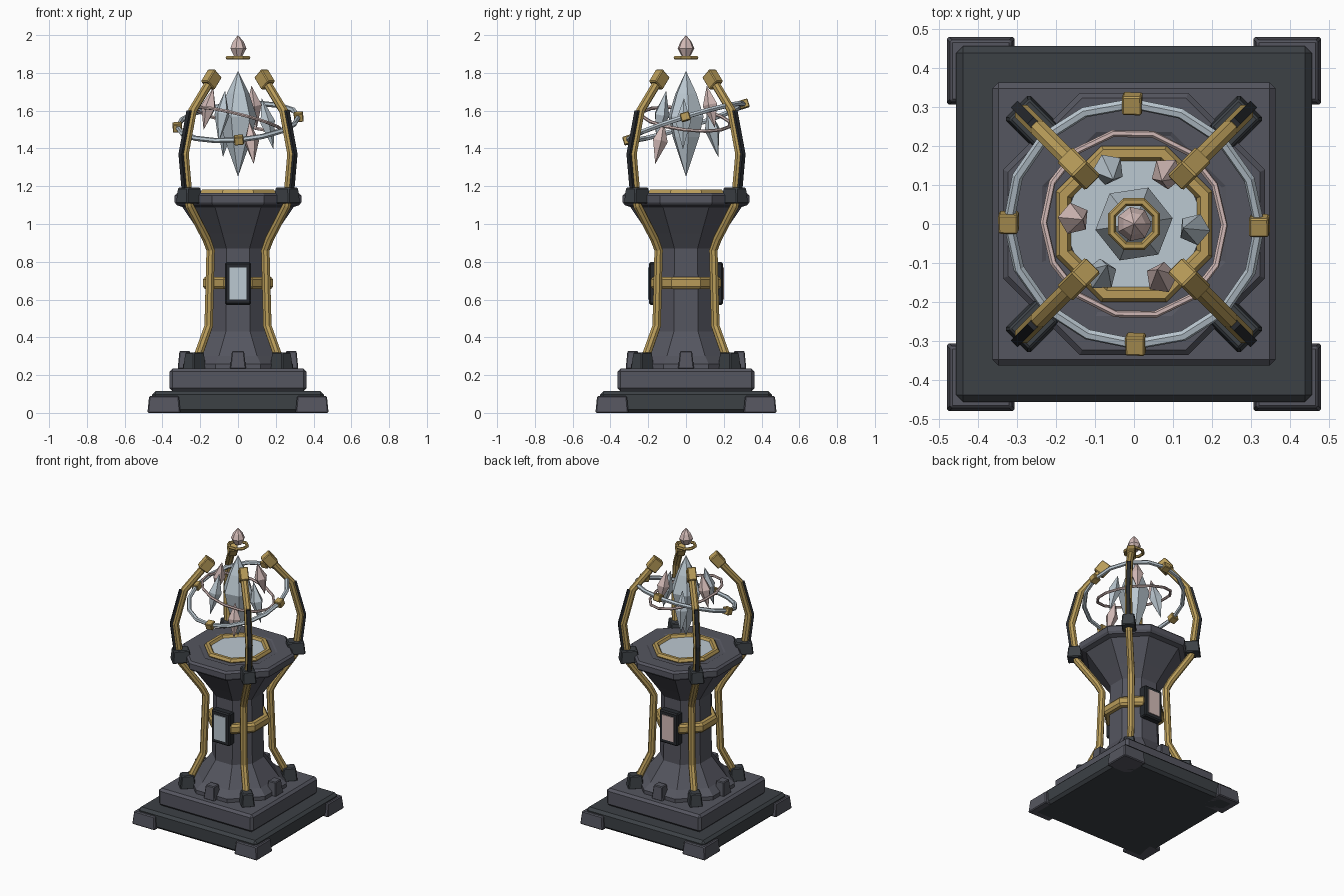
import bpy, bmesh
from math import pi, sin, cos, radians, atan2
from mathutils import Matrix, Vector

if "Cube" in bpy.data.objects:
    bpy.data.objects.remove(bpy.data.objects["Cube"])


def material(name, *rgb):
    m = bpy.data.materials.new(name)
    m.use_nodes = True
    m.diffuse_color = (*rgb, 1)
    m.node_tree.nodes["Principled BSDF"].inputs["Base Color"].default_value = (*rgb, 1)
    return m


STONE = material("slate stone", 0.09, 0.092, 0.115)
DARK = material("dark stone", 0.045, 0.052, 0.06)
BLACK = material("black trim", 0.02, 0.023, 0.028)
GOLD = material("old gold", 0.48, 0.33, 0.10)
PALE = material("pale blue crystal", 0.50, 0.58, 0.64)
PINK = material("pale pink crystal", 0.66, 0.50, 0.48)


def finish(bm, name, mat, matrix=Matrix(), bevel=0):
    bmesh.ops.remove_doubles(bm, verts=bm.verts, dist=1e-5)
    bmesh.ops.recalc_face_normals(bm, faces=bm.faces)
    bm.transform(matrix)
    me = bpy.data.meshes.new(name)
    bm.to_mesh(me)
    bm.free()
    me.materials.append(mat)
    ob = bpy.data.objects.new(name, me)
    bpy.context.collection.objects.link(ob)
    if bevel:
        mod = ob.modifiers.new("edge bevel", 'BEVEL')
        mod.width = bevel
        mod.segments = 1
    return ob


def lathe(name, profile, sides, mat, matrix=Matrix(), closed=False, flat=True):
    """Turn a (radius, height) profile; flat=True puts a flat side at the front."""
    bm = bmesh.new()
    grow = 1 / cos(pi / sides) if flat else 1
    turn = pi / sides if flat else 0
    rings = []
    for i in range(sides):
        a = turn + 2 * pi * i / sides
        rings.append([bm.verts.new((r * grow * cos(a), r * grow * sin(a), z)) for r, z in profile])
    steps = len(profile) if closed else len(profile) - 1
    for i in range(sides):
        p, q = rings[i], rings[(i + 1) % sides]
        for j in range(steps):
            k = (j + 1) % len(profile)
            bm.faces.new((p[j], q[j], q[k], p[k]))
    return finish(bm, name, mat, matrix)


def torus(name, radius, tube, sides, mat, matrix=Matrix(), flat=True):
    prof = [(radius + tube * cos(pi * k / 3), tube * sin(pi * k / 3)) for k in range(6)]
    return lathe(name, prof, sides, mat, matrix, True, flat)


def box(name, size, mat, matrix, taper=1, bevel=0):
    bm = bmesh.new()
    bmesh.ops.create_cube(bm, size=1)
    for v in bm.verts:
        s = taper if v.co.z > 0 else 1
        v.co = Vector((v.co.x * size[0] * s, v.co.y * size[1] * s, v.co.z * size[2]))
    return finish(bm, name, mat, matrix, bevel)


def at(x, y, z):
    return Matrix.Translation((x, y, z))


def spin(angle):
    return Matrix.Rotation(angle, 4, 'Z')


def sweep(name, path, radius, sides, mat, matrix):
    """Tube along a path of (r, z) points lying in the xz plane."""
    bm = bmesh.new()
    pts = [Vector((r, 0, z)) for r, z in path]
    rings = []
    for i, p in enumerate(pts):
        d = (pts[min(i + 1, len(pts) - 1)] - pts[max(i - 1, 0)]).normalized()
        side = Vector((d.z, 0, -d.x))
        rings.append([bm.verts.new(p + radius * (side * cos(a) + Vector((0, sin(a), 0))))
                      for a in [2 * pi * (k + 0.5) / sides for k in range(sides)]])
    for p, q in zip(rings, rings[1:]):
        for k in range(sides):
            n = (k + 1) % sides
            bm.faces.new((p[k], p[n], q[n], q[k]))
    bm.faces.new(rings[0])
    bm.faces.new(rings[-1])
    return finish(bm, name, mat, matrix)


def plate(name, path, inner, outer, width, mat, matrix):
    """Bar following a path, reaching from inner to outer offset of it."""
    bm = bmesh.new()
    rows = [[bm.verts.new((r + o, y, z)) for o, y in
             ((inner, -width), (outer, -width), (outer, width), (inner, width))] for r, z in path]
    for p, q in zip(rows, rows[1:]):
        for k in range(4):
            n = (k + 1) % 4
            bm.faces.new((p[k], p[n], q[n], q[k]))
    bm.faces.new(rows[0])
    bm.faces.new(rows[-1])
    return finish(bm, name, mat, matrix)


# Stepped square base with corner feet
box("base_plate", (0.91, 0.91, 0.115), DARK, at(0, 0, 0.0575), bevel=0.018)
box("base_step", (0.725, 0.725, 0.12), STONE, at(0, 0, 0.175), bevel=0.016)
for sx in (-1, 1):
    for sy in (-1, 1):
        box("corner_foot", (0.175, 0.175, 0.09), STONE, at(sx * 0.392, sy * 0.392, 0.045), 0.9, 0.006)

# Octagonal pedestal: flared skirt, shaft, flared head and rim
lathe("pedestal", [(0, 0.23), (0.29, 0.23), (0.29, 0.26), (0.245, 0.3), (0.155, 0.43), (0.148, 0.87),
                   (0.20, 0.95), (0.295, 1.09), (0.325, 1.1), (0.335, 1.115), (0.335, 1.15),
                   (0.322, 1.163), (0.235, 1.163), (0.225, 1.158), (0, 1.158)], 8, STONE)
lathe("waist_band", [(0.14, 0.655), (0.175, 0.655), (0.186, 0.67), (0.186, 0.705),
                     (0.175, 0.72), (0.14, 0.72)], 8, GOLD, closed=True)
torus("deck_ring", 0.18, 0.02, 8, GOLD, at(0, 0, 1.165))
lathe("deck_disc", [(0, 1.155), (0.17, 1.155), (0.17, 1.166), (0, 1.166)], 16, PALE)
for i in range(4):
    box("skirt_tooth", (0.075, 0.085, 0.095), STONE, spin(i * pi / 2) @ at(0.282, 0, 0.28), 0.75, 0.005)

# Framed windows on the front and back of the shaft
for sy, glass in ((-1, PALE), (1, PINK)):
    box("window_frame", (0.14, 0.06, 0.225), BLACK, at(0, sy * 0.165, 0.685), bevel=0.008)
    box("window_pane", (0.09, 0.008, 0.17), glass, at(0, sy * 0.196, 0.685))

# Four curved arms on the diagonals with their sockets, clamps and tips
LOWER = [(0.325, 0.26), (0.30, 0.30), (0.22, 0.46), (0.205, 0.86), (0.235, 0.92), (0.365, 1.10)]
UPPER = [(0.37, 1.13), (0.40, 1.37), (0.34, 1.60)]
TIP = (0.20, 1.765)
lean = atan2(UPPER[-1][0] - TIP[0], TIP[1] - UPPER[-1][1])
for i in range(4):
    m = spin(pi / 4 + i * pi / 2)
    sweep("arm", LOWER + UPPER + [TIP], 0.024, 8, GOLD, m)
    plate("arm_inlay", UPPER, 0.0, 0.034, 0.012, BLACK, m)
    box("arm_socket", (0.1, 0.085, 0.09), DARK, m @ at(0.325, 0, 0.275), 0.8, 0.006)
    box("rim_clamp", (0.12, 0.09, 0.085), DARK, m @ at(0.365, 0, 1.15), 0.85, 0.006)
    box("arm_tip", (0.07, 0.055, 0.085), GOLD,
        m @ at(TIP[0], 0, TIP[1]) @ Matrix.Rotation(-lean, 4, 'Y'), bevel=0.005)

# Floating crystal cluster
lathe("main_crystal", [(0, 1.25), (0.075, 1.46), (0.1, 1.57), (0.06, 1.69), (0, 1.81)], 6, PALE,
      spin(0.15), flat=False)
SHARDS = [(-5, 1.53), (57, 1.62), (115, 1.49), (175, 1.61), (237, 1.57), (297, 1.43)]
for i, (deg, z) in enumerate(SHARDS):
    m = spin(radians(deg)) @ at(0.157, 0, z) @ Matrix.Rotation(radians(-13), 4, 'Y')
    h = 0.115 if i % 2 else 0.14
    lathe("crystal_shard", [(0, -h), (0.042, 0.01), (0, h)], 5, PINK if i % 2 else PALE, m, flat=False)

# Tilted orbit rings; the outer one carries four gold knots


def tilt(z, slope_x, slope_y):
    normal = Vector((-slope_x, -slope_y, 1)).normalized()
    return at(0, 0, z) @ Vector((0, 0, 1)).rotation_difference(normal).to_matrix().to_4x4()


outer = tilt(1.54, 0.09, 0.31)
torus("outer_orbit", 0.322, 0.014, 16, PALE, outer, False)
for i in range(4):
    box("orbit_knot", (0.05, 0.05, 0.045), GOLD, outer @ spin(i * pi / 2) @ at(0.322, 0, 0), bevel=0.004)
torus("inner_orbit", 0.238, 0.009, 14, PINK, tilt(1.555, -0.25, -0.12), False)

# Floating finial
torus("finial_ring", 0.056, 0.01, 8, GOLD, at(0, 0, 1.88))
lathe("finial_crystal", [(0, 1.89), (0.024, 1.89), (0.045, 1.93), (0.03, 1.965), (0, 2.0)], 7, PINK, flat=False)
